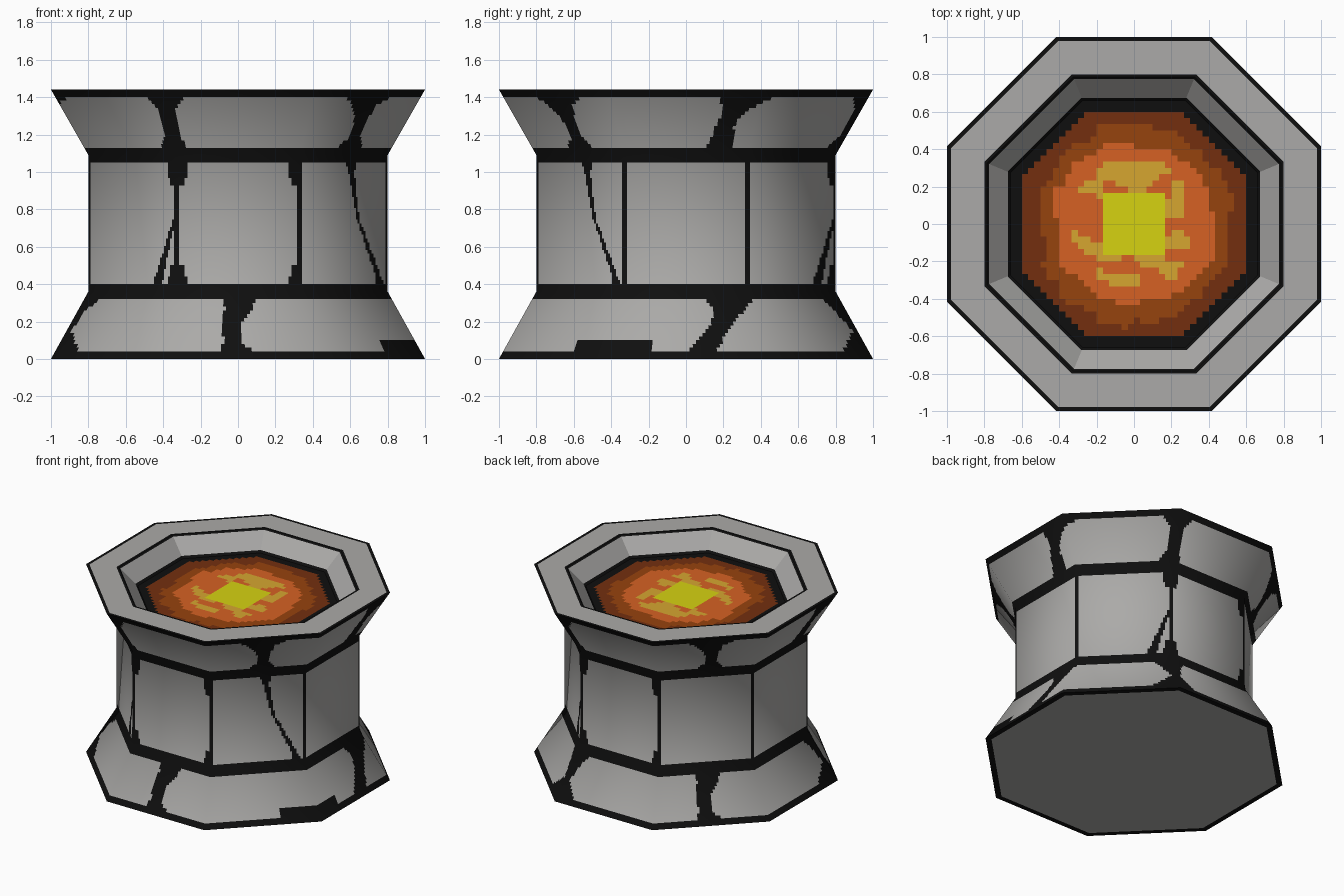
import bpy, bmesh, math
from mathutils import Vector, noise

if "Cube" in bpy.data.objects:
    bpy.data.objects.remove(bpy.data.objects["Cube"])


def material(name, rgb):
    m = bpy.data.materials.new(name)
    lin = [((c / 255 + 0.055) / 1.055) ** 2.4 if c > 10 else c / 255 / 12.92 for c in rgb]
    m.diffuse_color = (*lin, 1)
    m.use_nodes = True
    m.node_tree.nodes["Principled BSDF"].inputs["Base Color"].default_value = m.diffuse_color
    return m


STONE = material("grey stone", (171, 170, 168))
BLACK = material("black joint", (15, 15, 15))
DARK = material("dark ember brown", (116, 47, 15))
BROWN = material("ember brown", (150, 67, 13))
ORANGE = material("lava orange", (214, 97, 36))
GOLD = material("lava gold", (214, 166, 48))
YELLOW = material("lava yellow", (214, 210, 17))


def finish(bm, name, mats):
    me = bpy.data.meshes.new(name)
    bm.to_mesh(me)
    bm.free()
    for m in mats:
        me.materials.append(m)
    ob = bpy.data.objects.new(name, me)
    bpy.context.collection.objects.link(ob)
    return ob


def corner(k):
    # direction to octagon corner k, scaled for apothem 1 (side 0 faces the front)
    a = math.radians(-112.5 + 45 * k)
    r = 1 / math.cos(math.pi / 8)
    return Vector((r * math.cos(a), r * math.sin(a), 0))


def around(s):
    # point on the unit octagon; whole part of s is the side, the rest runs along it
    k = math.floor(s)
    return corner(k).lerp(corner(k + 1), s - k)


# Painted joints: rows of (z, left s, right s), interpolated over height
upper_cracks = [
    [(1.41, -.17, .155), (1.36, -.10, .10), (1.32, -.06, .06), (1.2, -.06, .065), (1.12, -.16, .10)],
    [(1.41, 1.29, 1.74), (1.35, 1.40, 1.62), (1.25, 1.48, 1.58), (1.18, 1.47, 1.60), (1.12, 1.39, 1.67)],
    [(1.41, 2.72, 3.15), (1.36, 2.74, 2.98), (1.32, 2.75, 2.92), (1.25, 2.72, 2.85), (1.12, 2.66, 2.87)],
]
lower_mid = [(.33, .38, .65), (.27, .40, .61), (.2, .39, .53), (.1, .40, .51), (.04, .39, .60)]
lower_cracks = [
    lower_mid,
    [(z, a + 5, b + 5) for z, a, b in lower_mid],
    [(.33, 2.62, 3.05), (.27, 2.71, 2.95), (.2, 2.69, 2.85), (.13, 2.62, 2.77), (.04, 2.50, 2.70)],
    [(.33, 3.79, 4.15), (.25, 3.88, 4.08), (.15, 3.95, 4.05), (.04, 3.76, 4.18)],
    [(.33, 6.85, 7.19), (.25, 6.92, 7.07), (.15, 6.95, 7.05), (.04, 6.75, 7.22)],
    [(.09, 1.65, 2.27), (.03, 1.65, 2.27)],
]
middle_cracks = [
    [(1.05, 1.52, 1.63), (.98, 1.56, 1.62), (.75, 1.645, 1.68), (.5, 1.83, 1.88), (.40, 1.88, 1.96)],
    [(.75, 2.97 + 1, 3.99), (.40, 3.74, 3.84)],
    [(.75, 7.97, 7.99), (.40, 7.74, 7.84)],
]


def in_crack(rows, s, z):
    for (z1, a1, b1), (z0, a0, b0) in zip(rows, rows[1:]):
        if z0 <= z <= z1:
            t = (z - z0) / (z1 - z0)
            lo, hi = a0 + (a1 - a0) * t, b0 + (b1 - b0) * t
            return any(lo < s + d < hi for d in (-8, 0, 8))
    return False


def is_joint(s, z):
    if z < .042 or .32 < z < .405 or 1.045 < z < 1.13 or z > 1.40:
        return True
    if z < .36:
        return any(in_crack(c, s, z) for c in lower_cracks)
    if z > 1.09:
        return any(in_crack(c, s, z) or in_crack(c, (s + 4) % 8, z) for c in upper_cracks)
    # vertical joints on the corners, widened at the ends of the front and back
    edge = round(s)
    width = .022
    if edge % 4 in (0, 1) and (edge % 4 == 0 or s < edge):
        width = .095 if z > .97 or z < .44 else .06 if z > .93 or z < .5 else .022
    return abs(s - edge) < width or any(in_crack(c, s, z) for c in middle_cracks)


# Stone body: waisted octagon, gridded so the joints can be coloured by rule
N = 44
knots = [(0, 1, .874, .486), (.36, .8, .965, .26), (1.09, .8, .965, -.26), (1.44, 1, .874, -.486)]
rows = []
for (k0, k1, n) in zip(knots, knots[1:], (18, 36, 18)):
    for i in range(n):
        rows.append([a + (b - a) * i / n for a, b in zip(k0, k1)])
rows.append(knots[-1])
bm = bmesh.new()
grid, normals = [], []
for z, ap, nr, nz in rows:
    ring = []
    for j in range(8 * N):
        d = around(j / N)
        ring.append(bm.verts.new((d.x * ap, d.y * ap, z)))
        flat = d / 1.0824 * nr
        normals.append(Vector((flat.x, flat.y, nz)).normalized())
    grid.append(ring)
for i in range(len(rows) - 1):
    zc = (rows[i][0] + rows[i + 1][0]) / 2
    for j in range(8 * N):
        k = (j + 1) % (8 * N)
        f = bm.faces.new((grid[i][j], grid[i][k], grid[i + 1][k], grid[i + 1][j]))
        f.smooth = True
        f.material_index = int(is_joint((j + .5) / N, zc))
body = finish(bm, "stone_body", [STONE, BLACK])
body.data.normals_split_custom_set_from_vertices(normals)


def octagon_rings(name, profile, cap=False):
    # flat strips between octagons; each profile row is (apothem, z, colour of next strip)
    bm = bmesh.new()
    rings = [[bm.verts.new((corner(k).x * a, corner(k).y * a, z)) for k in range(8)]
             for a, z, _ in profile]
    for r0, r1, row in zip(rings, rings[1:], profile):
        for k in range(8):
            f = bm.faces.new((r0[k], r0[(k + 1) % 8], r1[(k + 1) % 8], r1[k]))
            f.material_index = row[2]
    if cap:
        bm.faces.new(list(reversed(rings[-1])))
        bmesh.ops.recalc_face_normals(bm, faces=bm.faces)
        if bm.faces[:][-1].normal.z > 0:
            bmesh.ops.reverse_faces(bm, faces=bm.faces)
    return finish(bm, name, [STONE, BLACK])


# Top rim with dark outlines, and the sloping inner wall
octagon_rings("rim_and_inner_wall", [(1, 1.44, 1), (.978, 1.44, 0), (.80, 1.44, 1), (.785, 1.44, 1),
                                     (.775, 1.431, 0), (.675, 1.325, 1), (.64, 1.29, 1)])
# Underside
octagon_rings("underside", [(1, 0, 1), (.96, 0, 0)], cap=True)

# Lava pool: square cells coloured by distance from the middle with ragged borders
bm = bmesh.new()
C, n = 1 / 30, 21
pts = [[bm.verts.new((i * C, j * C, 1.31)) for j in range(-n, n + 1)] for i in range(-n, n + 1)]
for i in range(2 * n):
    for j in range(2 * n):
        x, y = (i - n + .5) * C, (j - n + .5) * C
        octo = max(abs(x), abs(y), (abs(x) + abs(y)) / math.sqrt(2))
        if octo > .69:
            continue
        r = .5 * math.hypot(x, y) + .5 * octo
        rag = noise.noise(Vector((x * 9, y * 9, 3.3)))
        if max(abs(x), abs(y)) < .167:
            m = 5
        elif r < .33 + .05 * rag and rag > -.08:
            m = 4
        elif r < .43 + .04 * rag:
            m = 3
        elif r < .52 + .06 * rag:
            m = 2
        elif octo < .612:
            m = 1
        else:
            m = 0
        f = bm.faces.new((pts[i][j], pts[i + 1][j], pts[i + 1][j + 1], pts[i][j + 1]))
        f.material_index = m
bmesh.ops.delete(bm, geom=[v for v in bm.verts if not v.link_faces], context='VERTS')
finish(bm, "lava_pool", [BLACK, DARK, BROWN, ORANGE, GOLD, YELLOW])
